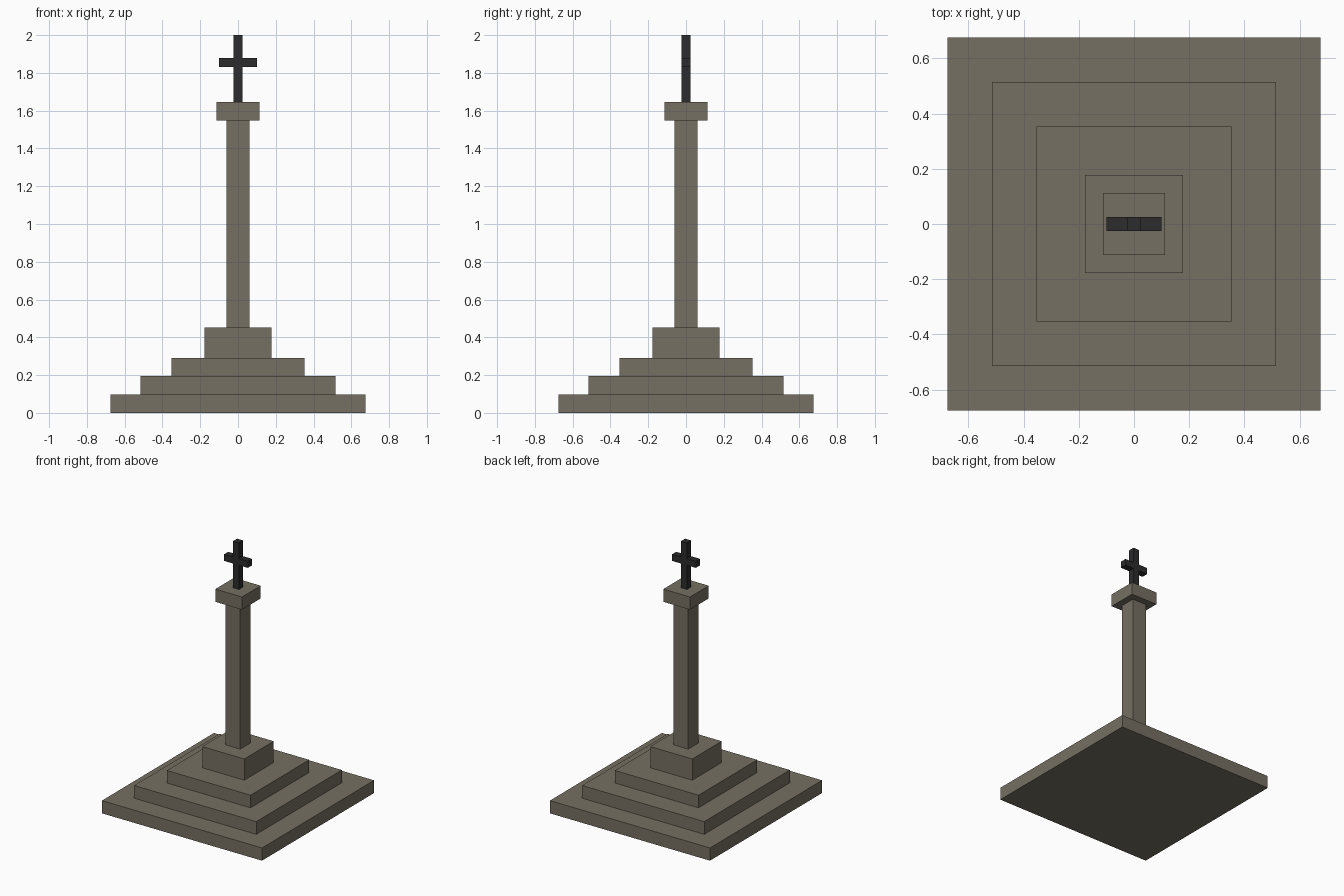
import bpy
import bmesh
from mathutils import Matrix, Vector

if "Cube" in bpy.data.objects:
    bpy.data.objects.remove(bpy.data.objects["Cube"], do_unlink=True)


def make_material(name, rgb):
    mat = bpy.data.materials.new(name)
    mat.use_nodes = True
    color = (*rgb, 1.0)
    mat.diffuse_color = color
    bsdf = mat.node_tree.nodes["Principled BSDF"]
    bsdf.inputs["Base Color"].default_value = color
    bsdf.inputs["Roughness"].default_value = 0.9
    return mat


stone = make_material("weathered stone", (0.18, 0.16, 0.122))
iron = make_material("dark iron", (0.025, 0.025, 0.027))


def add_object(name, bm, mat):
    mesh = bpy.data.meshes.new(name)
    bm.to_mesh(mesh)
    bm.free()
    mesh.materials.append(mat)
    obj = bpy.data.objects.new(name, mesh)
    bpy.context.collection.objects.link(obj)
    return obj


def box(name, width, bottom, top, mat):
    """Square block centred on the vertical axis."""
    bm = bmesh.new()
    size = Matrix.Diagonal((width, width, top - bottom, 1))
    place = Matrix.Translation((0, 0, (bottom + top) / 2))
    bmesh.ops.create_cube(bm, size=1, matrix=place @ size)
    return add_object(name, bm, mat)


# Stepped base, shaft and capital, stacked from the ground up
blocks = [
    ("bottom_step", 1.35, 0.097),
    ("middle_step", 1.03, 0.194),
    ("top_step", 0.706, 0.29),
    ("pedestal", 0.354, 0.452),
    ("shaft", 0.123, 1.548),
    ("capital", 0.225, 1.645),
]
height = 0
for name, width, top in blocks:
    box(name, width, height, top, stone)
    height = top

# Cross: a post in three sections, with the arms extruded from the middle one
bar, arm_reach = 0.05, 0.1
levels = [height, 1.83, 1.88, 2.0]
bm = bmesh.new()
h = bar / 2
rings = [[bm.verts.new((x, y, z)) for x, y in ((-h, -h), (h, -h), (h, h), (-h, h))]
         for z in levels]
for low, high in zip(rings, rings[1:]):
    for i in range(4):
        j = (i + 1) % 4
        bm.faces.new((low[i], low[j], high[j], high[i]))
bm.faces.new(reversed(rings[0]))
bm.faces.new(rings[-1])
bm.normal_update()
arm_faces = [f for f in bm.faces if abs(f.normal.x) > 0.9
             and levels[1] < f.calc_center_median().z < levels[2]]
for face in arm_faces:
    offset = Vector((face.normal.x * (arm_reach - h), 0, 0))
    tip = bmesh.ops.extrude_discrete_faces(bm, faces=[face])["faces"]
    bmesh.ops.translate(bm, verts=tip[0].verts, vec=offset)
bmesh.ops.recalc_face_normals(bm, faces=bm.faces)
add_object("cross", bm, iron)
